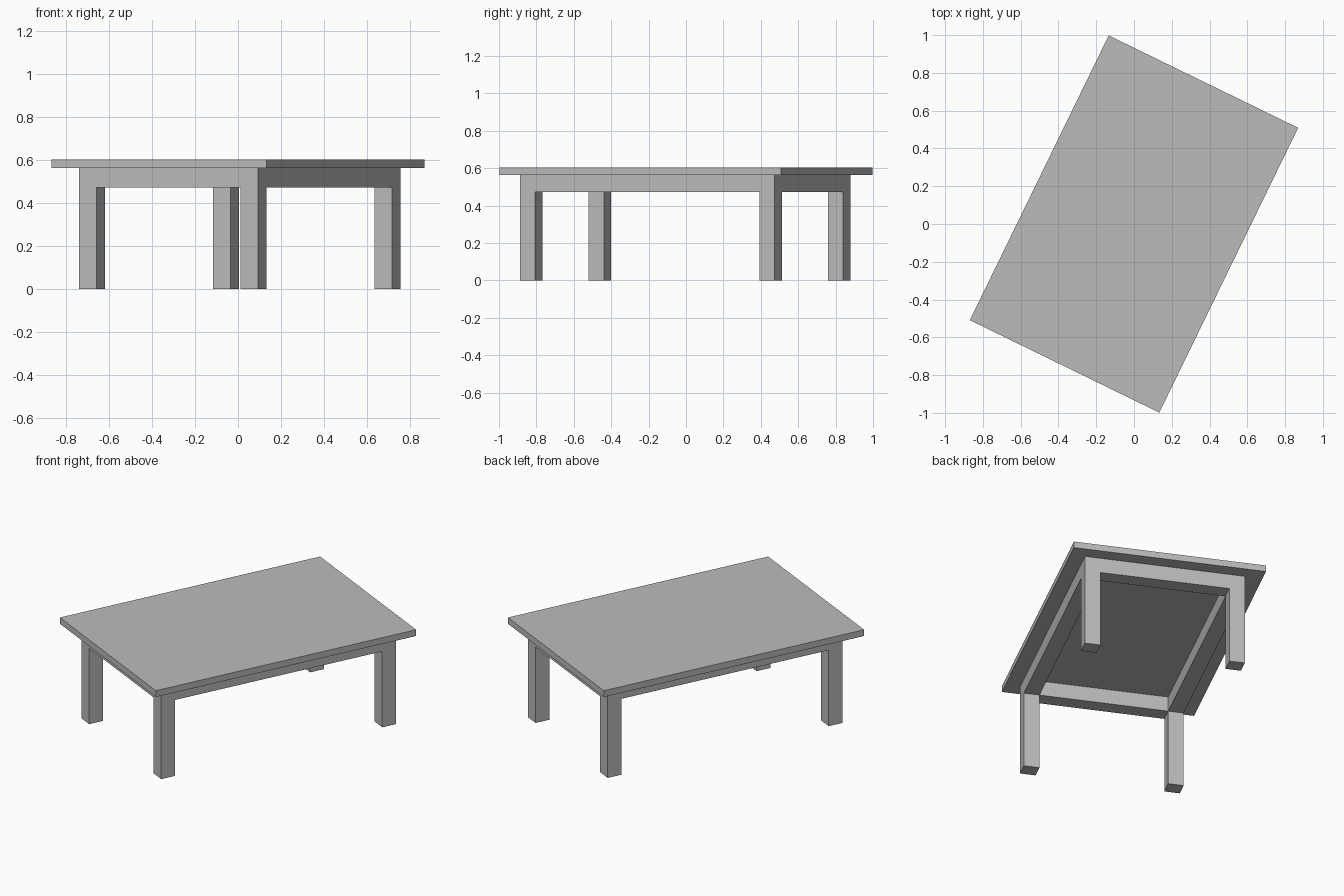
import bpy
from math import radians
from mathutils import Matrix

default = bpy.data.objects.get("Cube")
if default:
    bpy.data.objects.remove(default, do_unlink=True)

# One plain grey finish
grey = bpy.data.materials.new("plain_grey")
grey.use_nodes = True
grey.diffuse_color = (0.5, 0.5, 0.5, 1)
grey.node_tree.nodes["Principled BSDF"].inputs["Base Color"].default_value = grey.diffuse_color

TURN = Matrix.Rotation(radians(-26), 4, "Z")  # the whole table stands turned
TOP, UNDERSIDE, RAIL_BOTTOM = 0.603, 0.564, 0.472
BEAM = 0.09                    # leg and rail thickness
SHIFT = 0.009                  # frame sits slightly off centre under the top
LEG_X, LEG_Y = 0.419, 0.712    # leg centres


def box(name, x, y, size_x, size_y, z0, z1):
    """Add a box in table space, turned with the table."""
    bpy.ops.mesh.primitive_cube_add(size=1)
    obj = bpy.context.object
    obj.name = name
    obj.data.transform(TURN @ Matrix.Translation((x, y, (z0 + z1) / 2))
                       @ Matrix.Diagonal((size_x, size_y, z1 - z0, 1)))
    obj.data.materials.append(grey)
    return obj


# Table top
box("table_top", 0, 0, 1.116, 1.677, UNDERSIDE, TOP)

# Legs
for side, sx in (("right", -1), ("left", 1)):
    for end, sy in (("front", -1), ("back", 1)):
        box(f"{end}_{side}_leg", SHIFT + sx * LEG_X, sy * LEG_Y,
            BEAM, BEAM, 0, UNDERSIDE)

# Rails between the legs, flush with their faces
for side, sx in (("right", -1), ("left", 1)):
    box(f"{side}_rail", SHIFT + sx * LEG_X, 0,
        BEAM, 2 * LEG_Y - BEAM, RAIL_BOTTOM, UNDERSIDE)
for end, sy in (("front", -1), ("back", 1)):
    box(f"{end}_rail", SHIFT, sy * LEG_Y,
        2 * LEG_X - BEAM, BEAM, RAIL_BOTTOM, UNDERSIDE)
